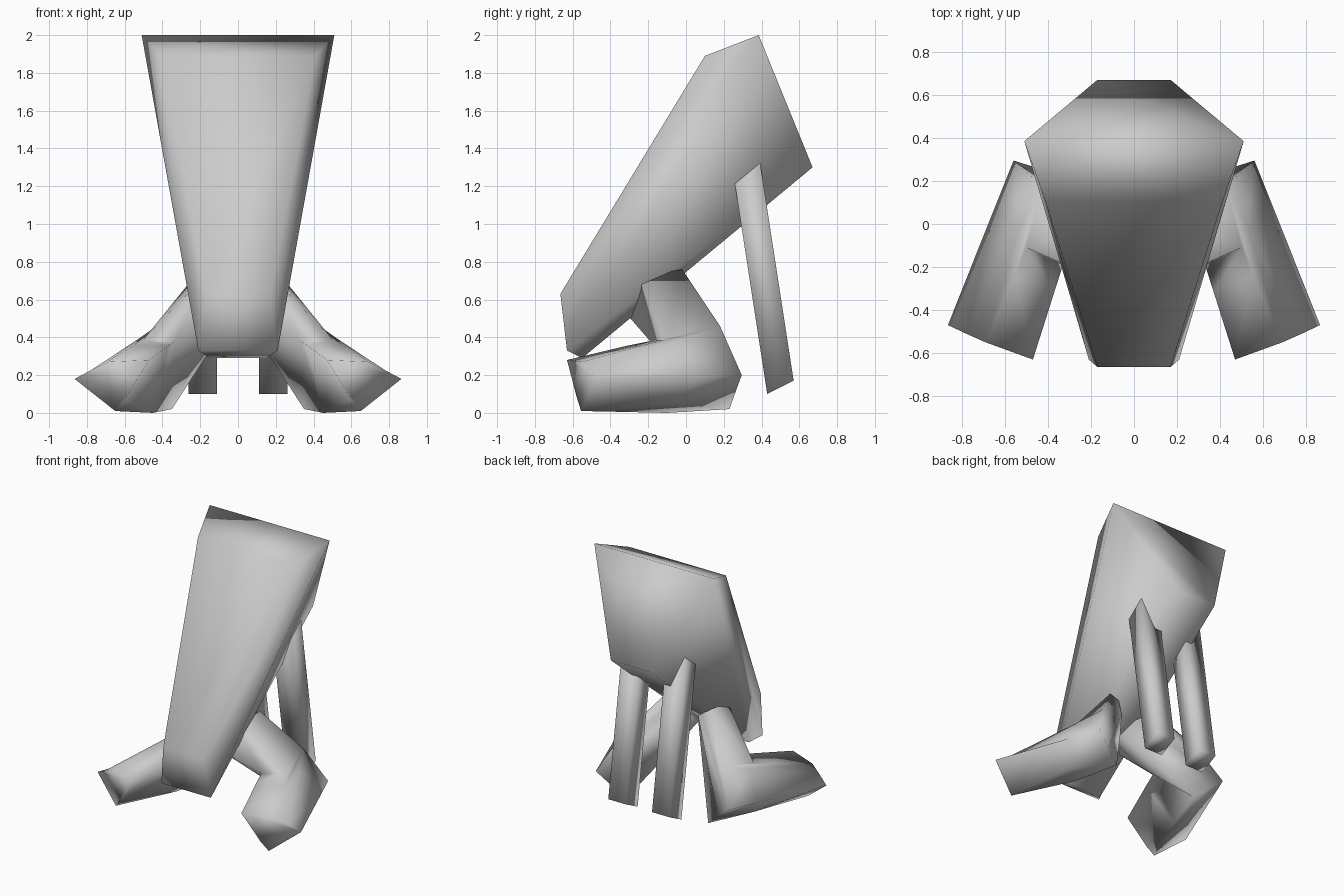
import bpy, bmesh

if "Cube" in bpy.data.objects:
    bpy.data.objects.remove(bpy.data.objects["Cube"])


def loft(name, rings):
    """Skin a chain of equal-length point rings and cap both ends with quads."""
    bm = bmesh.new()
    vs = [[bm.verts.new(p) for p in r] for r in rings]
    n = len(vs[0])
    for r, s in zip(vs, vs[1:]):
        for i in range(n):
            j = (i + 1) % n
            bm.faces.new((r[i], r[j], s[j], s[i]))
    for r in (vs[0], vs[-1]):
        for i in range(n // 2 - 1):
            bm.faces.new((r[i], r[i + 1], r[n - 2 - i], r[n - 1 - i]))
    bmesh.ops.recalc_face_normals(bm, faces=bm.faces)
    for f in bm.faces:
        f.smooth = True
    me = bpy.data.meshes.new(name)
    bm.to_mesh(me)
    bm.free()
    ob = bpy.data.objects.new(name, me)
    bpy.context.collection.objects.link(ob)
    return ob


def symmetric(half):
    return half + [(-x, y, z) for x, y, z in reversed(half)]


def pair(name, rings):
    """Same limb on both sides."""
    for side, s in (("right", 1), ("left", -1)):
        loft(f"{name}_{side}", [[(s * x, y, z) for x, y, z in r] for r in rings])


# Tapered six-sided torso, low front end to raised back end
loft("torso", [
    symmetric([(.17, -.665, .63), (.21, -.63, .33), (.15, -.55, .29)]),
    symmetric([(.41, .10, 1.89), (.51, .385, 2.0), (.17, .67, 1.30)]),
])

# Straight slanted posts under the back end
def post_ring(dy, dz):
    return [(x, y + dy, z + dz) for x, y, z in
            ((.11, .43, .10), (.262, .43, .10), (.262, .57, .17), (.11, .57, .17))]


pair("post_leg", [post_ring(0, 0), post_ring(-.18, 1.17)])

# Bent splayed limbs: hip, elbow, sole and tip sections
pair("bent_leg", [
    [(.18, -.25, .72), (.10, -.32, .53), (.0, -.15, .56),
     (.06, -.06, .66), (.14, 0, .72), (.20, -.02, .76)],
    [(.50, -.11, .39), (.33, -.19, .38), (.35, .23, .02),
     (.455, .262, .11), (.56, .295, .20), (.43, .18, .46)],
    [(.555, -.24, .355), (.37, -.315, .355), (.45, -.10, .0),
     (.54, -.05, .05), (.65, .07, .194), (.53, -.02, .39)],
    [(.69, -.55, .27), (.47, -.63, .28), (.60, -.575, .07),
     (.65, -.555, .01), (.865, -.47, .18), (.78, -.51, .225)],
])
